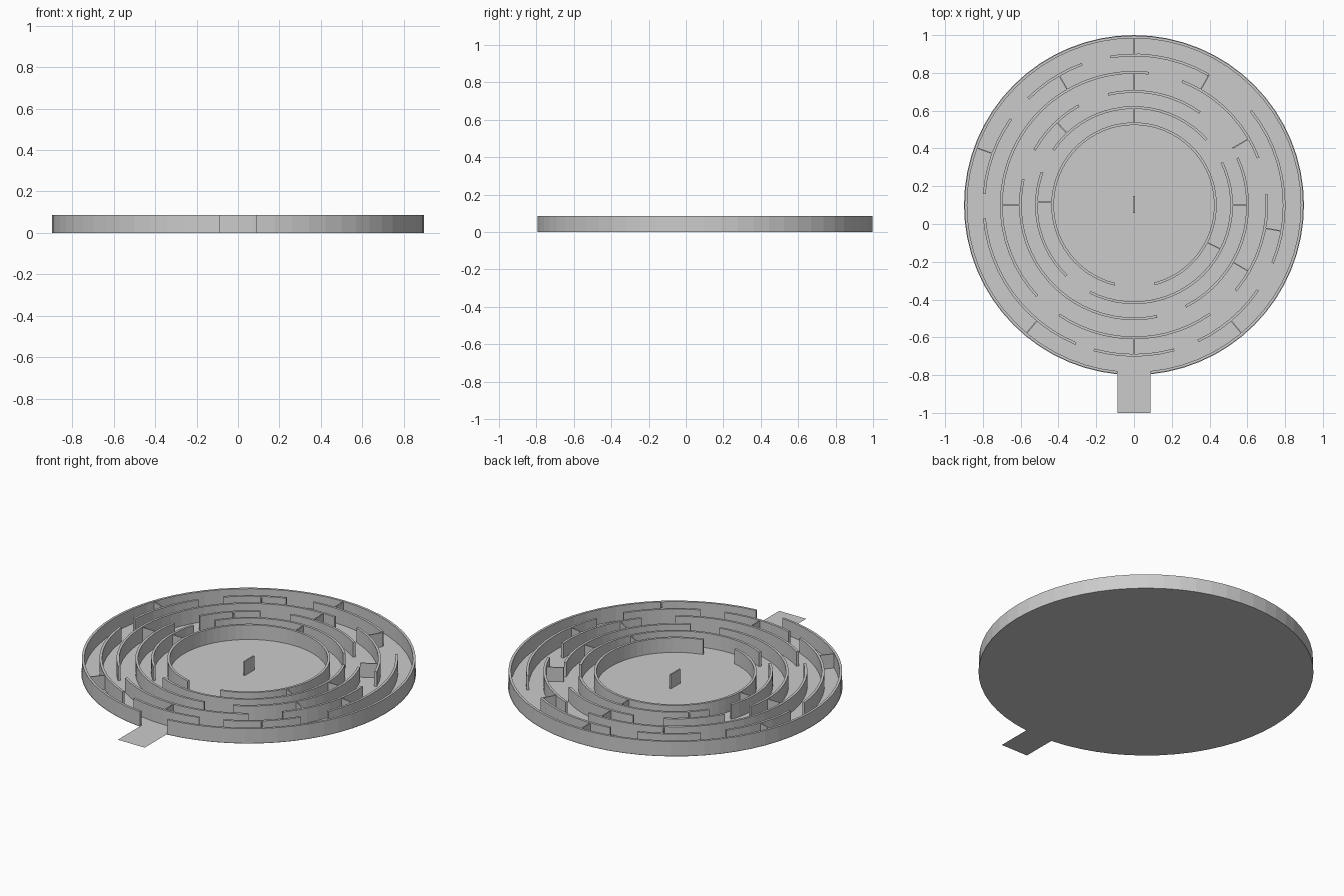
import bpy, bmesh
from math import radians, cos, sin, pi, ceil

if "Cube" in bpy.data.objects:
    bpy.data.objects.remove(bpy.data.objects["Cube"])

CY = 0.1      # centre of the maze disc
H = 0.087     # wall height
T = 0.014     # curved wall thickness
STEP = 360 / 64


def finish(name, bm):
    bmesh.ops.recalc_face_normals(bm, faces=bm.faces)
    me = bpy.data.meshes.new(name)
    bm.to_mesh(me)
    bm.free()
    ob = bpy.data.objects.new(name, me)
    bpy.context.collection.objects.link(ob)
    return ob


def add_arc(bm, r, a0, a1):
    """Solid curved wall from angle a0 to a1 (degrees)."""
    n = max(1, ceil((a1 - a0) / STEP - 0.01))
    prev = first = None
    for i in range(n + 1):
        a = radians(a0 + (a1 - a0) * i / n)
        cur = [bm.verts.new((q * cos(a), CY + q * sin(a), z))
               for q, z in ((r - T / 2, 0), (r + T / 2, 0), (r + T / 2, H), (r - T / 2, H))]
        if prev:
            for k in range(4):
                j = (k + 1) % 4
                bm.faces.new((prev[k], prev[j], cur[j], cur[k]))
        first = first or cur
        prev = cur
    bm.faces.new(first)
    bm.faces.new(prev)


def add_radial(bm, r0, r1, deg, t=0.006, h=0.084):
    """Thin straight plate along a radius."""
    a = radians(deg)
    pts = [(r0, -t / 2), (r1, -t / 2), (r1, t / 2), (r0, t / 2)]
    lo, hi = [[bm.verts.new((u * cos(a) - v * sin(a), CY + u * sin(a) + v * cos(a), z))
               for u, v in pts] for z in (0, h)]
    bm.faces.new(lo)
    bm.faces.new(hi)
    for k in range(4):
        j = (k + 1) % 4
        bm.faces.new((lo[k], lo[j], hi[j], hi[k]))


# Thin floor disc
bm = bmesh.new()
bm.faces.new([bm.verts.new((0.9 * cos(2 * pi * i / 64), CY + 0.9 * sin(2 * pi * i / 64), 0))
              for i in range(64)])
finish("floor", bm)

# Entrance tab
bm = bmesh.new()
bm.faces.new([bm.verts.new((x, y, 0)) for x, y in
              ((-0.088, -1), (0.088, -1), (0.088, -0.795), (-0.088, -0.795))])
finish("entrance_tab", bm)

# Curved walls: radius -> angular spans
rings = {
    "outer_wall": (0.89, [(-90 + STEP, 270 - STEP)]),
    "ring_wall_1": (0.795, [(60.3, 99), (110.2, 134.8), (145, 175.8), (185, 247.3),
                            (254.5, 285.5), (-64.8, -34.4), (-22.7, 39)]),
    "ring_wall_2": (0.703, [(83.6, 223.2), (20.8, 68.8), (-40, 4.7), (235.7, 305)]),
    "ring_wall_3": (0.602, [(54.6, 103.2), (119, 151), (-63, 24.5), (166.8, 281.7)]),
    "ring_wall_4": (0.517, [(42, 145.5), (-116.8, 26), (160.3, 226.3)]),
    "inner_wall": (0.431, [(-75.6, 256.5)]),
}
for name, (r, spans) in rings.items():
    bm = bmesh.new()
    for a0, a1 in spans:
        add_arc(bm, r, a0, a1)
    finish(name, bm)

# Straight dividers in each lane, outermost lane first
radii = [r for r, _ in rings.values()]
lanes = [(90, 160, 230, 310), (60, 120, 270, 350), (30, 90, 180, 330),
         (0, 133), (90, 178, 333)]
for i, angles in enumerate(lanes):
    bm = bmesh.new()
    for a in angles:
        add_radial(bm, radii[i + 1], radii[i], a)
    finish(f"lane_dividers_{i + 1}", bm)

# Small plate standing in the middle
bm = bmesh.new()
add_radial(bm, -0.043, 0.047, 90, t=0.008)
finish("centre_plate", bm)
